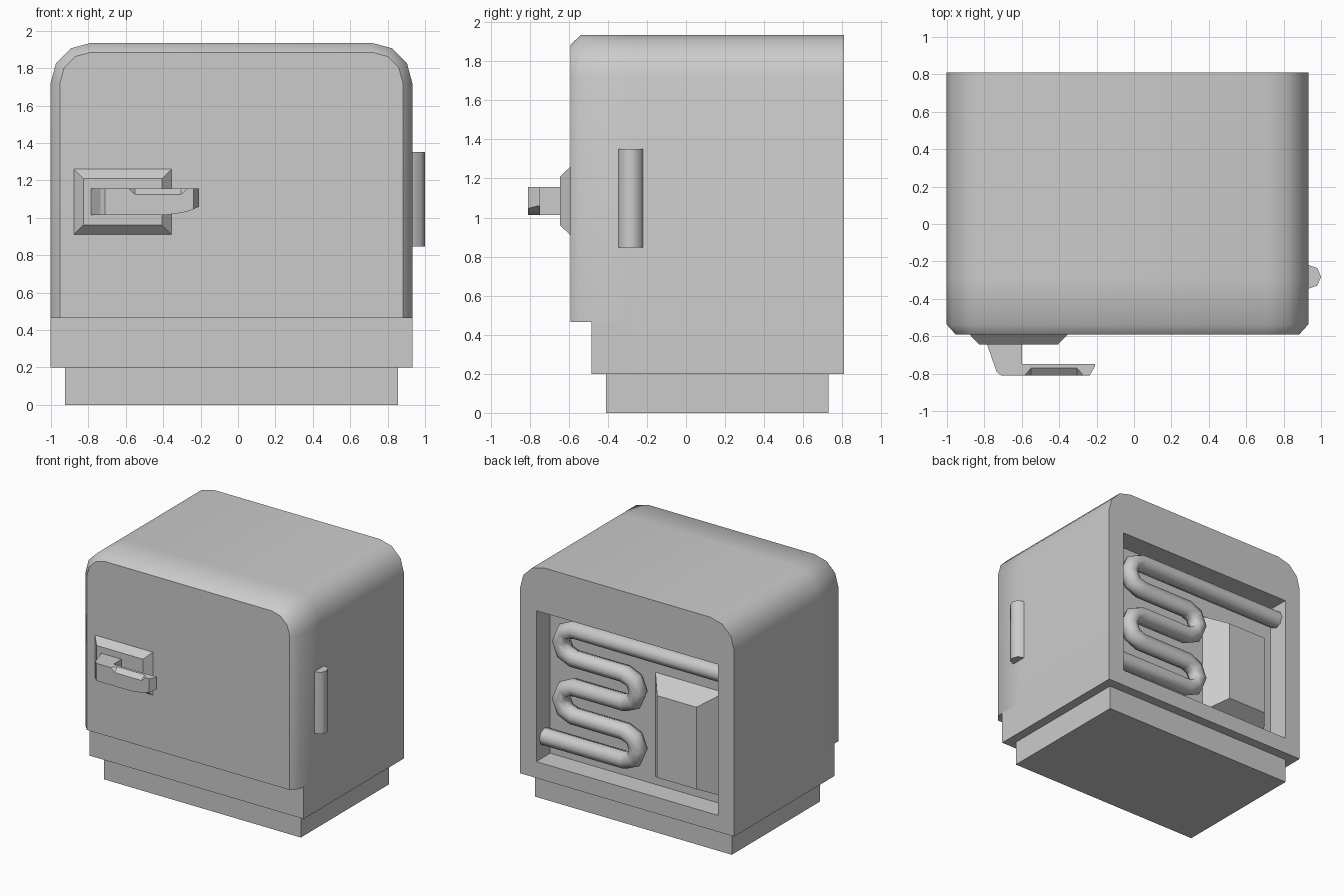
import bpy, bmesh
from math import sin, cos, pi, radians

if "Cube" in bpy.data.objects:
    bpy.data.objects.remove(bpy.data.objects["Cube"])

CX = -0.035            # centre of the cabinet in x
BACK, SEAM = 0.81, -0.285


def loft(name, rings, smooth=None):
    """Skin a list of equally long point rings and cap both ends."""
    bm = bmesh.new()
    vs = [[bm.verts.new(p) for p in ring] for ring in rings]
    n = len(rings[0])
    for a, b in zip(vs, vs[1:]):
        for i in range(n):
            j = (i + 1) % n
            bm.faces.new((a[i], a[j], b[j], b[i]))
    bm.faces.new(vs[0][::-1])
    bm.faces.new(vs[-1])
    bmesh.ops.remove_doubles(bm, verts=bm.verts, dist=1e-5)
    bmesh.ops.recalc_face_normals(bm, faces=bm.faces)
    me = bpy.data.meshes.new(name)
    bm.to_mesh(me)
    bm.free()
    ob = bpy.data.objects.new(name, me)
    bpy.context.collection.objects.link(ob)
    if smooth:
        shade(ob, smooth)
    return ob


def shade(ob, angle):
    bpy.ops.object.select_all(action='DESELECT')
    ob.select_set(True)
    bpy.context.view_layer.objects.active = ob
    bpy.ops.object.shade_smooth_by_angle(angle=radians(angle))


def rect(x0, x1, z0, z1, y):
    return [(x0, y, z0), (x1, y, z0), (x1, y, z1), (x0, y, z1)]


def frustum(name, x, z, y0, y1, ix=0, iz=0):
    """Box from y0 to y1 whose y1 face is inset by ix, iz."""
    return loft(name, [rect(*x, *z, y0),
                       rect(x[0] + ix, x[1] - ix, z[0] + iz, z[1] - iz, y1)])


def prism(name, pts, z0, z1, smooth=None):
    return loft(name, [[(x, y, z) for x, y in pts] for z in (z0, z1)], smooth)


def arch(y, zb, inset=0.0):
    """Cabinet outline: straight sides and two rounded top corners."""
    r, w, zc = 0.215 - inset, 0.752, 1.72
    pts = [(CX + w + r, y, zb)]
    for side, start in ((1, 0), (-1, 90)):
        for k in range(4):
            a = radians(start + 30 * k)
            pts.append((CX + side * w + r * cos(a), y, zc + r * sin(a)))
    return pts + [(CX - w - r, y, zb)]


# base and cabinet
frustum("base", (-0.925, 0.855), (0, 0.2), -0.41, 0.73)
frustum("front_sill", (CX - 0.967, CX + 0.967), (0.2, 0.465), -0.483, SEAM)
cabinet = loft("cabinet", [arch(SEAM, 0.2), arch(BACK, 0.2)])

# recess in the back
cutter = frustum("recess_cutter", (-0.856, 0.786), (0.334, 1.567), 0.63, 1.0)
cutter.hide_render = True
mod = cabinet.modifiers.new("recess", 'BOOLEAN')
mod.operation, mod.solver, mod.object = 'DIFFERENCE', 'EXACT', cutter
bpy.context.view_layer.objects.active = cabinet
bpy.ops.object.modifier_apply(modifier=mod.name)
bpy.data.objects.remove(cutter)
shade(cabinet, 40)

# door with chamfered front rim
loft("door", [arch(-0.592, 0.465, 0.05), arch(-0.537, 0.465), arch(SEAM, 0.465)], 45)

# hinge barrel on the right
prism("hinge", [(0.92, -0.215), (0.98, -0.235), (1.0, -0.283), (0.98, -0.33), (0.92, -0.35)],
      0.846, 1.351, 60)

# latch plate, handle post, handle grip with thumb scoop
frustum("latch_plate", (-0.878, -0.356), (0.91, 1.26), -0.592, -0.645, 0.051, 0.051)
ZB, ZT, YF, YB = 1.014, 1.157, -0.81, -0.748
prism("handle_post", [(-0.787, -0.64), (-0.735, -0.79), (-0.71, YF), (-0.6, YF), (-0.6, -0.64)], ZB, ZT)
rings = []
for x, scoop, lift, front in ((-0.6, 0, 0, 0), (-0.585, 0, 0, 0), (-0.55, 1, 0, 0),
                              (-0.4, 1, 0, 0), (-0.305, 1, 0.012, 0), (-0.27, 0, 0.02, 0),
                              (-0.237, 0, 0.032, 0), (-0.208, 0, 0.046, 0.05)):
    yf, zb = YF + front, ZB + lift
    rings.append([(x, YB, zb), (x, yf, zb), (x, yf, ZT - 0.032 * scoop),
                  (x, yf + 0.04 * scoop, ZT), (x, YB, ZT)])
loft("handle_grip", rings)

# compressor box inside the recess
frustum("compressor_box", (-0.79, -0.165), (0.4, 1.25), 0.63, 0.8, 0.135, 0.09)

# serpentine cooling coil
top, step, y = 1.44, 0.235, 0.70
path = [(-0.87, top)]
for row in range(4):
    side, cx = (1, 0.52) if row % 2 == 0 else (-1, 0.06)
    zc = top - step * (row + 0.5)
    for k in range(5):
        a = pi / 2 - k * pi / 4
        path.append((cx + side * step / 2 * cos(a), zc + step / 2 * sin(a)))
path.append((0.79, top - 4 * step))
cu = bpy.data.curves.new("cooling_coil", 'CURVE')
cu.dimensions = '3D'
cu.bevel_depth, cu.bevel_resolution, cu.use_fill_caps = 0.07, 2, True
sp = cu.splines.new('POLY')
sp.points.add(len(path) - 1)
for p, (x, z) in zip(sp.points, path):
    p.co = (x, y, z, 1)
coil = bpy.data.objects.new("cooling_coil", cu)
bpy.context.collection.objects.link(coil)
bpy.ops.object.select_all(action='DESELECT')
coil.select_set(True)
bpy.context.view_layer.objects.active = coil
bpy.ops.object.convert(target='MESH')
shade(bpy.context.view_layer.objects.active, 60)
